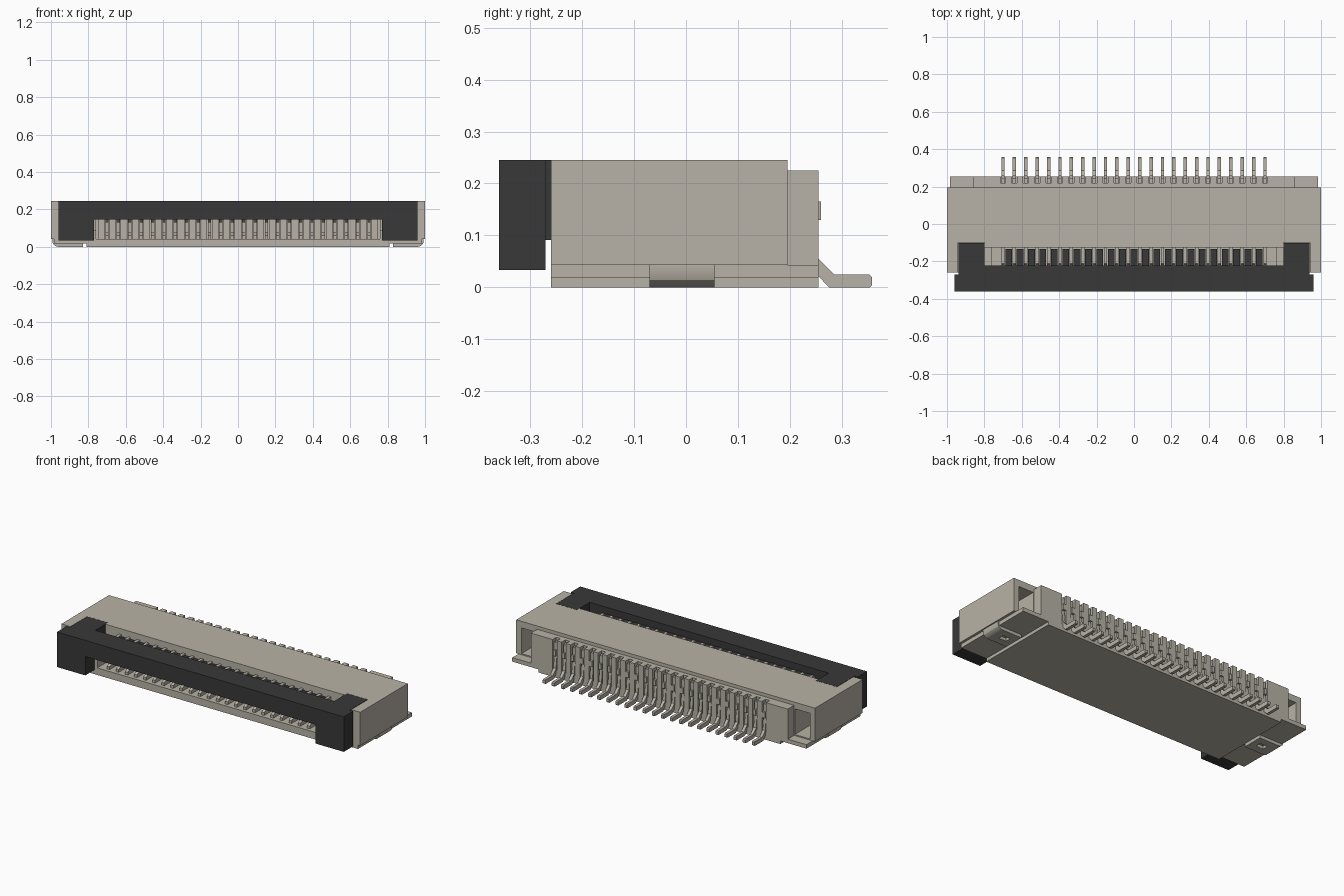
import bpy, bmesh
from mathutils import Vector

cube = bpy.data.objects.get("Cube")
if cube:
    bpy.data.objects.remove(cube, do_unlink=True)


def material(name, rgb):
    m = bpy.data.materials.new(name)
    m.use_nodes = True
    m.diffuse_color = (*rgb, 1)
    m.node_tree.nodes["Principled BSDF"].inputs["Base Color"].default_value = (*rgb, 1)
    return m


BEIGE = material("warm beige", (0.48, 0.45, 0.385))
BLACK = material("charcoal black", (0.04, 0.04, 0.04))
COUNT, PITCH = 24, 0.0609


def make(name, bm, mat):
    bmesh.ops.recalc_face_normals(bm, faces=bm.faces)
    mesh = bpy.data.meshes.new(name)
    bm.to_mesh(mesh)
    bm.free()
    mesh.materials.append(mat)
    ob = bpy.data.objects.new(name, mesh)
    bpy.context.collection.objects.link(ob)
    return ob


def add_box(bm, x, y, z):
    lo, hi = Vector((x[0], y[0], z[0])), Vector((x[1], y[1], z[1]))
    verts = bmesh.ops.create_cube(bm, size=1)["verts"]
    for v in verts:
        v.co = (lo + hi) / 2 + v.co * (hi - lo)


def boxes(name, mat, *items):
    bm = bmesh.new()
    for item in items:
        add_box(bm, *item)
    return make(name, bm, mat)


def add_prism(bm, profile, axis, lo, hi):
    """Extrude a profile along x (points are y, z) or y (points are x, z)."""
    def point(p, t):
        return (t, p[0], p[1]) if axis == "x" else (p[0], t, p[1])
    face = bm.faces.new([bm.verts.new(point(p, lo)) for p in profile])
    out = bmesh.ops.extrude_face_region(bm, geom=[face])["geom"]
    shift = Vector(point((0, 0), hi - lo))
    bmesh.ops.translate(bm, vec=shift, verts=[g for g in out if isinstance(g, bmesh.types.BMVert)])


def cut(ob, *items):
    for item in items:
        cutter = boxes("cutter", BEIGE, item)
        cutter.hide_render = True
        mod = ob.modifiers.new("cut", "BOOLEAN")
        mod.operation, mod.solver, mod.object = "DIFFERENCE", "EXACT", cutter
        bpy.context.view_layer.objects.active = ob
        bpy.ops.object.modifier_apply(modifier=mod.name)
        bpy.data.objects.remove(cutter, do_unlink=True)


def both(x, y, z):
    return [(x, y, z), ((-x[1], -x[0]), y, z)]


# Housing with a front mouth, a stepped roof notch and rear corner pockets
housing = boxes("housing", BEIGE, ((-1, 1), (-0.26, 0.195), (0.043, 0.245)))
cut(housing,
    ((-0.76, 0.76), (-0.4, 0.03), (0.03, 0.15)),
    ((-0.94, 0.94), (-0.4, -0.225), (0.09, 0.4)),
    ((-0.73, 0.73), (-0.3, -0.125), (0.1, 0.4)),
    ((-0.8, 0.8), (-0.3, -0.125), (0.15, 0.4)),
    *both((0.8, 0.94), (-0.4, -0.1), (0.09, 0.4)),
    *both((0.865, 0.965), (0.05, 0.3), (0.05, 0.205)))

# Floor and thin side flanges
boxes("floor", BEIGE, ((-0.81, 0.81), (-0.26, 0.255), (0, 0.043)))
boxes("side_flanges", BEIGE, *both((0.81, 0.985), (-0.26, 0.255), (0.019, 0.043)))

# Rear block: solid core, end blocks and ribs between the contacts
ribs = []
for i in range(COUNT + 1):
    x = (i - COUNT / 2) * PITCH
    ribs.append(((x - 0.016, x + 0.016), (0.22, 0.255), (0.043, 0.225)))
boxes("rear_block", BEIGE, ((-0.86, 0.86), (0.19, 0.22), (0.043, 0.225)),
      *both((0.735, 0.86), (0.22, 0.255), (0.043, 0.225)), *ribs)

# Contacts: forked front beams, a rear spine and a soldering foot
contact = [(0.358, 0.004), (0.358, 0.02), (0.352, 0.025), (0.285, 0.025), (0.255, 0.055),
           (0.247, 0.13), (0.26, 0.13), (0.26, 0.165), (0.247, 0.165), (0.247, 0.21),
           (-0.21, 0.21), (-0.22, 0.2), (-0.22, 0.15), (-0.19, 0.13), (-0.16, 0.16),
           (0.02, 0.16), (0.02, 0.06), (-0.17, 0.06), (-0.2, 0.08), (-0.24, 0.06),
           (-0.24, 0.038), (0.24, 0.038), (0.275, 0), (0.354, 0)]
bm = bmesh.new()
for i in range(COUNT):
    x = (i - (COUNT - 1) / 2) * PITCH
    add_prism(bm, contact, "x", x - 0.009, x + 0.009)
make("contacts", bm, BEIGE)

# Dividers at the back of the mouth
boxes("mouth_dividers", BEIGE, *[((r[0][0] - 0.002, r[0][1] + 0.002), (-0.1, 0.03), (0.043, 0.15))
                                for r in ribs])

# Locking flap: front bar with legs, rear shelf, side arms and fingers
flap = [(-0.96, 0.033), (-0.77, 0.033), (-0.77, 0.147), (0.77, 0.147), (0.77, 0.033),
        (0.96, 0.033), (0.96, 0.245), (-0.96, 0.245)]
bm = bmesh.new()
add_prism(bm, flap, "y", -0.36, -0.27)
make("flap_bar", bm, BLACK)
boxes("flap_shelf", BLACK, ((-0.938, 0.938), (-0.27, -0.222), (0.15, 0.245)))
boxes("flap_arms", BLACK, *both((0.8, 0.938), (-0.27, -0.101), (0.091, 0.245)))
boxes("flap_fingers", BLACK, *[((r[0][0] - 0.002, r[0][1] + 0.002), (-0.222, -0.135), (0.15, 0.205))
                              for r in ribs[1:-1]])

# Solder tabs: flat strips curling up around the flange edge, with a small slot
tab = [(0.83, 0), (0.96, 0), (0.976, 0.004), (0.988, 0.014), (0.993, 0.028),
       (0.993, 0.043), (0.975, 0.043), (0.975, 0.022), (0.83, 0.022)]
for side, name in ((1, "left_solder_tab"), (-1, "right_solder_tab")):
    bm = bmesh.new()
    add_prism(bm, [(side * x, z) for x, z in tab], "y", -0.07, 0.055)
    ob = make(name, bm, BEIGE)
    xs = sorted((side * 0.87, side * 0.92))
    cut(ob, (xs, (-0.025, 0.01), (-0.01, 0.018)))
    bpy.ops.object.select_all(action="DESELECT")
    ob.select_set(True)
    bpy.context.view_layer.objects.active = ob
    bpy.ops.object.shade_smooth_by_angle()
